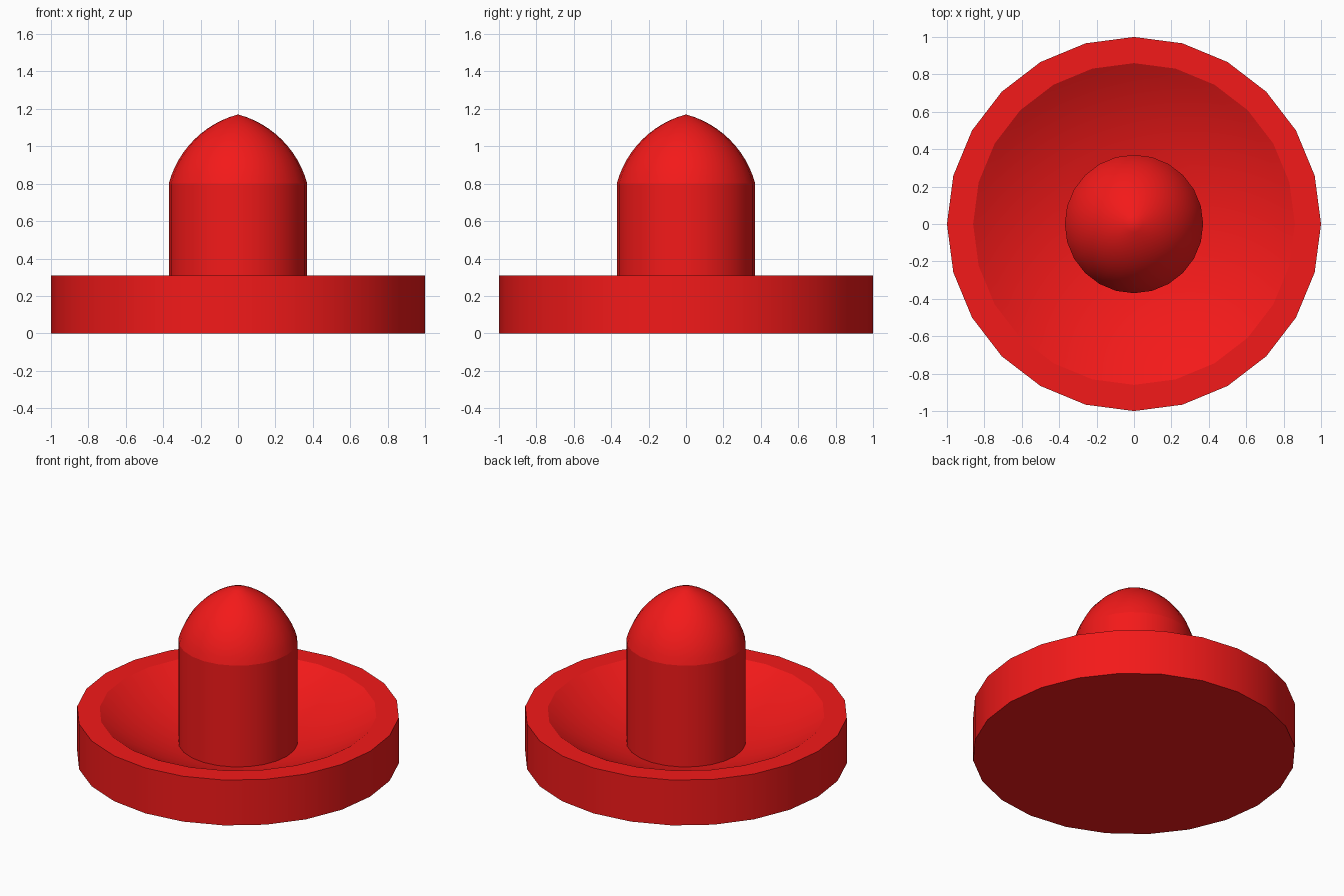
import bpy, bmesh
from math import sin, cos, radians, sqrt, asin

if "Cube" in bpy.data.objects:
    bpy.data.objects.remove(bpy.data.objects["Cube"])

SIDES = 24


def arc(cx, cz, radius, a0, a1, steps):
    """Points (r, z) on a circle; angles measured from straight up."""
    angles = [radians(a0 + (a1 - a0) * i / steps) for i in range(steps + 1)]
    return [(cx + radius * sin(a), cz + radius * cos(a)) for a in angles]


def lathe(name, segments, color):
    """Spin joined profile segments around z, with sharp rings between segments."""
    bm = bmesh.new()

    def ring(r, z):
        return [bm.verts.new((r * cos(radians(360 * k / SIDES)),
                              r * sin(radians(360 * k / SIDES)), z)) for k in range(SIDES)]

    points, sharp = [segments[0][0]], {0}
    for seg in segments:
        points += seg[1:]
        sharp.add(len(points) - 1)
    tip = bm.verts.new((0, 0, points[-1][1]))
    rings = [ring(r, z) for r, z in points[:-1]]
    bm.faces.new(rings[0][::-1])
    for k in range(SIDES):
        n = (k + 1) % SIDES
        for a, b in zip(rings, rings[1:]):
            bm.faces.new((a[k], a[n], b[n], b[k])).smooth = True
        bm.faces.new((rings[-1][k], rings[-1][n], tip)).smooth = True
    for i, loop in enumerate(rings):
        if i in sharp:
            for k in range(SIDES):
                bm.edges.get((loop[k], loop[(k + 1) % SIDES])).smooth = False
    bmesh.ops.recalc_face_normals(bm, faces=bm.faces[:])
    mesh = bpy.data.meshes.new(name)
    bm.to_mesh(mesh)
    bm.free()
    obj = bpy.data.objects.new(name, mesh)
    bpy.context.collection.objects.link(obj)
    mat = bpy.data.materials.new("red_plastic")
    mat.diffuse_color = color
    mat.use_nodes = True
    mat.node_tree.nodes["Principled BSDF"].inputs["Base Color"].default_value = mat.diffuse_color
    mesh.materials.append(mat)
    return obj


# Hollow of the dish: shallow spherical bowl
bowl_r = 1.63
bowl_z = 0.31 + sqrt(bowl_r ** 2 - 0.86 ** 2)
rim_angle = 180 - asin(0.86 / bowl_r) * 57.29578
foot_angle = 180 - asin(0.37 / bowl_r) * 57.29578
bowl = arc(0, bowl_z, bowl_r, rim_angle, foot_angle, 8)

# Pointed dome on top of the handle
dome = arc(-0.135, 0.665, 0.523, 75, 15, 12)
dome[0], dome[-1] = (0.37, 0.80), (0, 1.17)

lathe("striker_with_handle", [
    [(1, 0), (1, 0.31)],          # outer wall
    [(1, 0.31), (0.86, 0.31)],    # rim
    bowl,
    [bowl[-1], (0.37, 0.80)],     # handle shaft
    dome,
], (0.9, 0.01, 0.01, 1))
